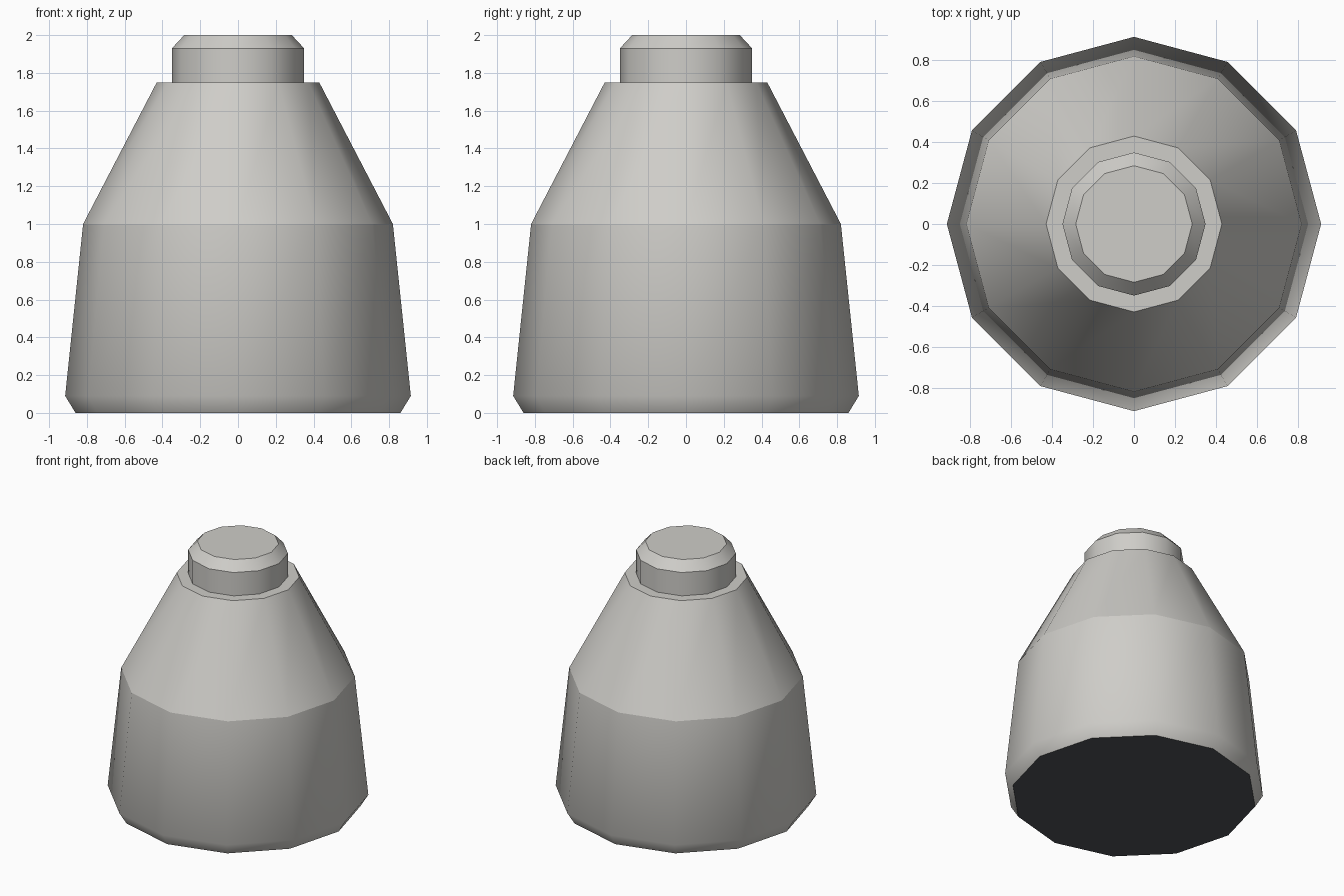
import bpy
import bmesh
from math import cos, sin, tau

SIDES = 12

cube = bpy.data.objects.get("Cube")
if cube:
    bpy.data.objects.remove(cube, do_unlink=True)


def make_material(name, color):
    mat = bpy.data.materials.new(name)
    mat.use_nodes = True
    mat.diffuse_color = (*color, 1)
    mat.node_tree.nodes["Principled BSDF"].inputs["Base Color"].default_value = (*color, 1)
    return mat


warm_grey = make_material("warm_grey", (0.62, 0.61, 0.58))
dark_grey = make_material("dark_grey", (0.08, 0.088, 0.10))


def turned(name, profile, sharp_rings, materials):
    """Closed lathe shape from (radius, height) rings, smooth except at sharp rings."""
    bm = bmesh.new()
    rings = [[bm.verts.new((r * cos(tau * i / SIDES), r * sin(tau * i / SIDES), z))
              for i in range(SIDES)] for r, z in profile]
    for low, high in zip(rings, rings[1:]):
        for i in range(SIDES):
            j = (i + 1) % SIDES
            bm.faces.new((low[i], low[j], high[j], high[i])).smooth = True
    bm.faces.new(rings[0][::-1]).material_index = len(materials) - 1
    bm.faces.new(rings[-1])
    for n in sharp_rings:
        for i in range(SIDES):
            bm.edges.get((rings[n][i], rings[n][(i + 1) % SIDES])).smooth = False
    mesh = bpy.data.meshes.new(name)
    bm.to_mesh(mesh)
    bm.free()
    for mat in materials:
        mesh.materials.append(mat)
    obj = bpy.data.objects.new(name, mesh)
    bpy.context.collection.objects.link(obj)
    return obj


# Tapered body with sloping shoulder and dark underside
turned("body", [(0.86, 0), (0.915, 0.09), (0.82, 1.0), (0.43, 1.75)],
       (0, 2, 3), [warm_grey, dark_grey])

# Chamfered cap standing on the shoulder
turned("cap", [(0.35, 1.75), (0.35, 1.93), (0.285, 2.0)],
       (0, 1, 2), [warm_grey])
